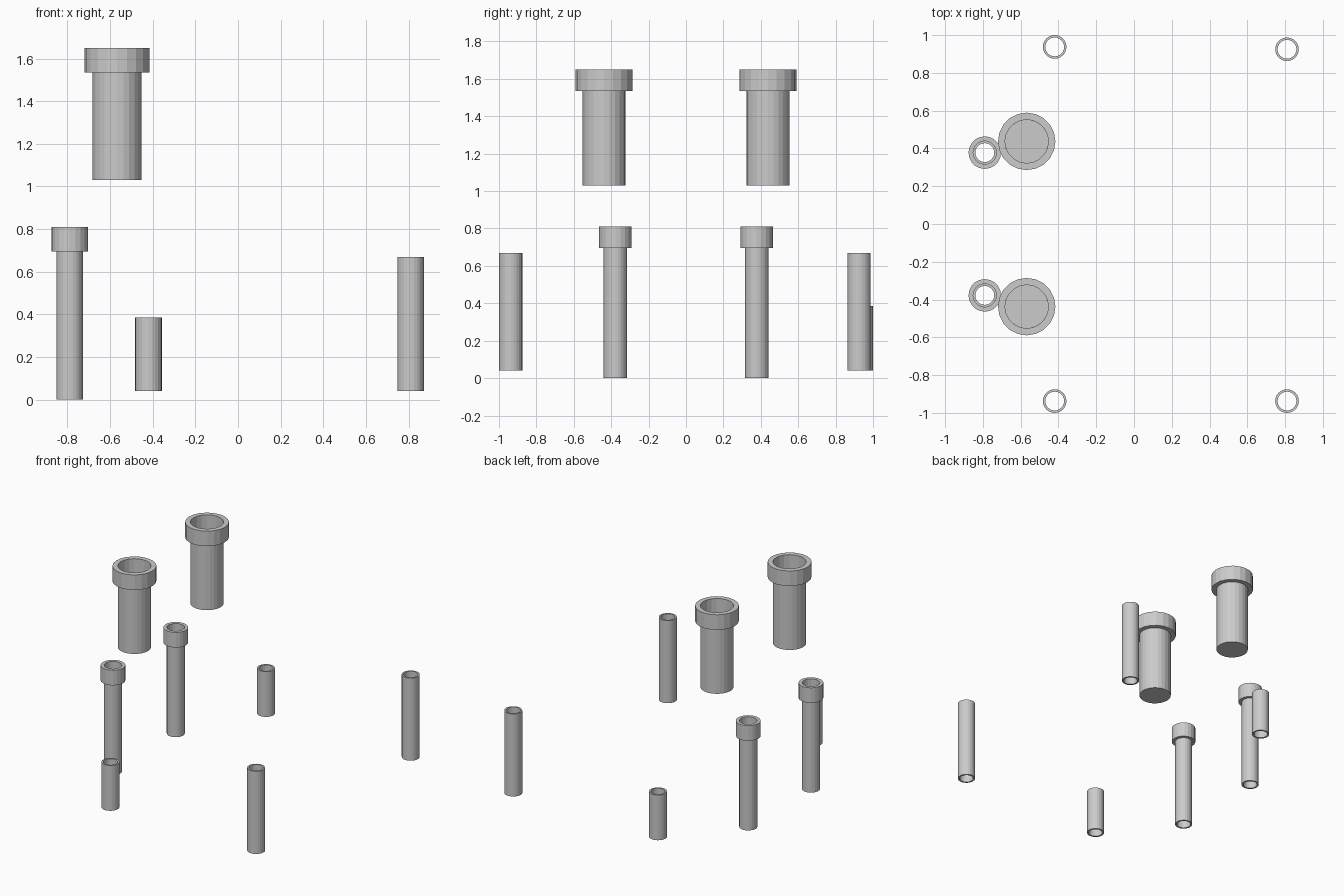
import bpy, bmesh
from math import cos, sin, tau

if "Cube" in bpy.data.objects:
    bpy.data.objects.remove(bpy.data.objects["Cube"])


def lathe(name, x, y, profile, sides, closed=True):
    """Revolve (radius, z) points round a vertical axis; zero radius makes a cap."""
    bm = bmesh.new()
    rings = []
    for r, z in profile:
        rings.append([bm.verts.new((r * cos(tau * i / sides), r * sin(tau * i / sides), z))
                      for i in range(sides)])
    pairs = list(zip(rings, rings[1:]))
    if closed:
        pairs.append((rings[-1], rings[0]))
    else:
        bm.faces.new(rings[0][::-1])
        bm.faces.new(rings[-1])
    for a, b in pairs:
        for i in range(sides):
            j = (i + 1) % sides
            bm.faces.new((a[i], a[j], b[j], b[i]))
    bmesh.ops.recalc_face_normals(bm, faces=bm.faces)
    mesh = bpy.data.meshes.new(name)
    bm.to_mesh(mesh)
    bm.free()
    obj = bpy.data.objects.new(name, mesh)
    obj.location = (x, y, 0)
    bpy.context.collection.objects.link(obj)
    return obj


def tube(name, x, y, outer, inner, z0, z1, sides=24):
    return lathe(name, x, y, [(outer, z0), (outer, z1), (inner, z1), (inner, z0)], sides)


for side, s in (("left", -1), ("right", 1)):
    # Large closed cylinders with a raised collar
    lathe(f"{side}_large_post", -0.568, s * 0.4375, [(0.115, 1.03), (0.115, 1.54)], 24, closed=False)
    tube(f"{side}_large_collar", -0.568, s * 0.4375, 0.152, 0.115, 1.535, 1.65, 20)

    # Open pipes with a socket collar
    tube(f"{side}_pipe", -0.79, s * 0.378, 0.0625, 0.05, 0.0, 0.70)
    tube(f"{side}_pipe_collar", -0.79, s * 0.378, 0.086, 0.0615, 0.695, 0.81, 20)

    # Plain short and tall sleeves
    tube(f"{side}_short_sleeve", -0.42, s * 0.9375, 0.0625, 0.05, 0.04, 0.385)
    tube(f"{side}_tall_sleeve", 0.81, 0.925 if s > 0 else -0.9375, 0.0625, 0.05, 0.04, 0.67)
